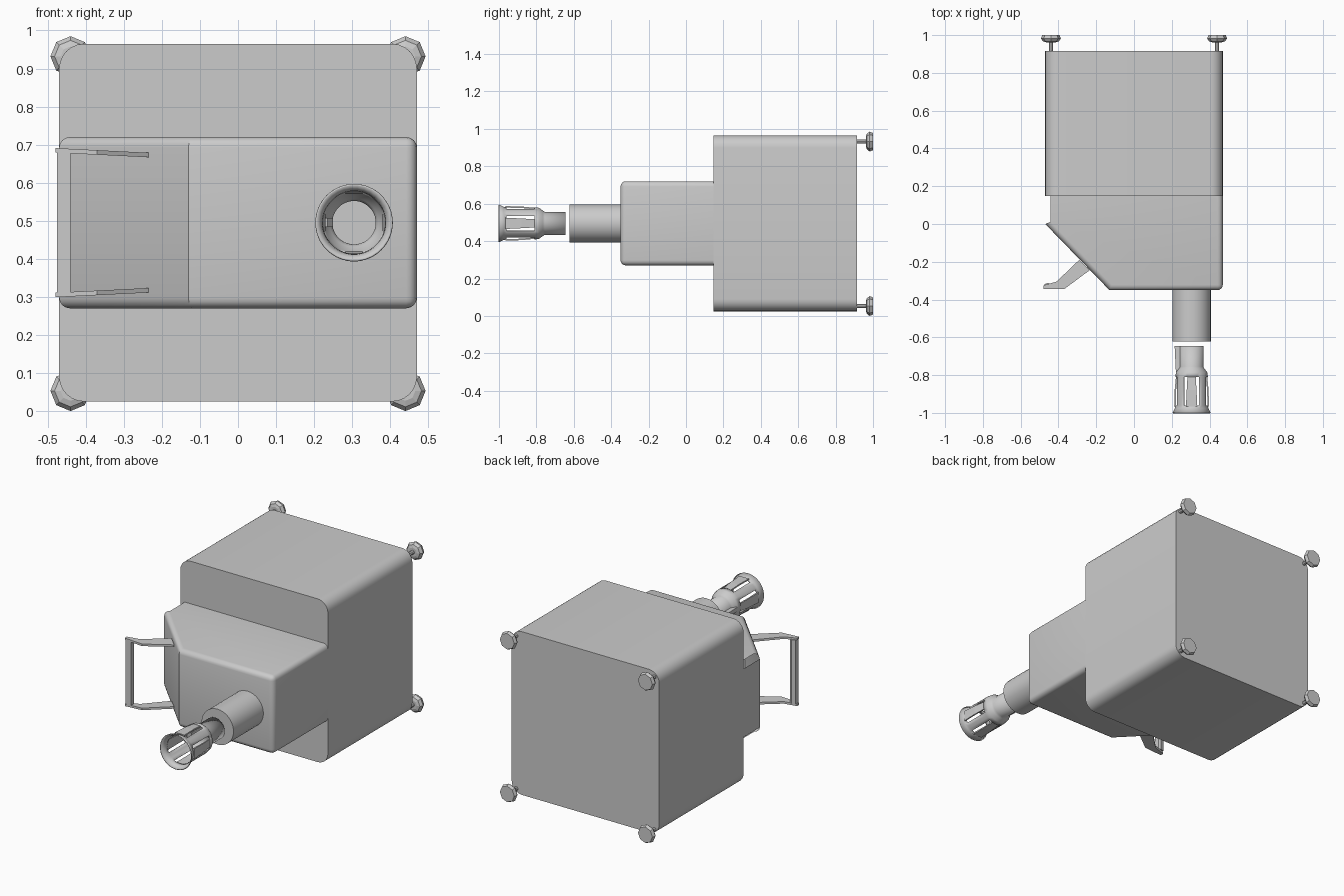
import bpy, bmesh, math
from mathutils import Vector, Matrix

if "Cube" in bpy.data.objects:
    bpy.data.objects.remove(bpy.data.objects["Cube"])


def finish(bm, name, smooth=True):
    me = bpy.data.meshes.new(name)
    bm.normal_update()
    bm.to_mesh(me)
    bm.free()
    ob = bpy.data.objects.new(name, me)
    bpy.context.collection.objects.link(ob)
    if smooth:
        bpy.ops.object.select_all(action='DESELECT')
        ob.select_set(True)
        bpy.context.view_layer.objects.active = ob
        bpy.ops.object.shade_smooth_by_angle(angle=math.radians(35))
    return ob


def prism(bm, pts, z0, z1):
    """Extrude an xy outline from z0 to z1."""
    lo = [bm.verts.new((x, y, z0)) for x, y in pts]
    face = bm.faces.new(lo)
    ext = bmesh.ops.extrude_face_region(bm, geom=[face])
    for v in ext['geom']:
        if isinstance(v, bmesh.types.BMVert):
            v.co.z = z1
    bmesh.ops.recalc_face_normals(bm, faces=bm.faces)


def lathe(bm, profile, cx, cz, sides, caps=True, phase=0.0):
    """Revolve (radius, y) points around an axis along y."""
    rings = [[bm.verts.new((cx + r * math.cos(phase + 2 * math.pi * i / sides), y,
                            cz + r * math.sin(phase + 2 * math.pi * i / sides)))
              for i in range(sides)] for r, y in profile]
    for a, b in zip(rings, rings[1:]):
        for i in range(sides):
            j = (i + 1) % sides
            bm.faces.new((a[i], a[j], b[j], b[i]))
    if caps:
        bm.faces.new(rings[0])
        bm.faces.new(rings[-1])
    bmesh.ops.recalc_face_normals(bm, faces=bm.faces)


# main box, rounded only along its front-to-back edges
bm = bmesh.new()
prism(bm, [(-.47, .147), (.47, .147), (.47, .915), (-.47, .915)], .025, .965)
edges = [e for e in bm.edges if abs(e.verts[0].co.y - e.verts[1].co.y) > .5]
bmesh.ops.bevel(bm, geom=edges, offset=.065, segments=6, profile=.5, affect='EDGES')
finish(bm, "main_box")

# front housing with one slanted corner and rounded rims
bm = bmesh.new()
prism(bm, [(-.47, .147), (-.47, 0), (-.13, -.35), (.47, -.35), (.47, .147)], .27, .72)
edges = []
for e in bm.edges:
    a, b = (v.co for v in e.verts)
    flat = abs(a.z - b.z) < .01
    back = a.y > .14 and b.y > .14
    right_corner = min(a.x, b.x) > .46 and max(a.y, b.y) < -.3
    if (flat and not back) or (not flat and right_corner):
        edges.append(e)
bmesh.ops.bevel(bm, geom=edges, offset=.028, segments=4, profile=.5, affect='EDGES')
bm.normal_update()
# open slits where the left rim meets the main box
slits = [f for f in bm.faces if f.calc_center_median().x < -.44
         and f.calc_center_median().y > .04 and abs(f.normal.y) < .1
         and .05 < abs(f.normal.z) < .99]
back = [f for f in bm.faces if f.normal.y > .99]
bmesh.ops.delete(bm, geom=slits + back, context='FACES')
finish(bm, "front_housing")

# large front pipe
CX, CZ = .305, .495
bm = bmesh.new()
lathe(bm, [(.102, -.34), (.102, -.622)], CX, CZ, 32)
finish(bm, "front_pipe")

# open nozzle: neck, shoulder, slotted sleeve and flared lip
bm = bmesh.new()
outer = [(.062, -.645), (.062, -.755), (.068, -.765), (.083, -.785),
         (.087, -.81), (.087, -.96), (.089, -.975), (.102, -1.0)]
lathe(bm, outer, CX, CZ, 32, caps=False, phase=math.pi / 32)
slots = []
for f in bm.faces:
    c = f.calc_center_median()
    a = math.atan2(c.z - CZ, c.x - CX) % (math.pi / 2)
    if -.96 < c.y < -.81 and min(a, math.pi / 2 - a) < .45:
        slots.append(f)
bmesh.ops.delete(bm, geom=slots, context='FACES')
nozzle = finish(bm, "nozzle")
mod = nozzle.modifiers.new("wall", 'SOLIDIFY')
mod.thickness = .005
mod.offset = -1

# spring tabs sitting in the nozzle slots
bm = bmesh.new()
for k in range(4):
    rot = Matrix.Rotation(k * math.pi / 2, 3, 'Y')
    rings = []
    for y, r, w in [(-.81, .083, .022), (-.88, .090, .026), (-.965, .092, .030)]:
        rings.append([bm.verts.new(Vector((CX, y, CZ)) + rot @ Vector((sx * w, 0, rr)))
                      for sx, rr in ((-1, r - .008), (1, r - .008), (1, r), (-1, r))])
    for a, b in zip(rings, rings[1:]):
        for i in range(4):
            j = (i + 1) % 4
            bm.faces.new((a[i], a[j], b[j], b[i]))
    bm.faces.new(rings[0])
    bm.faces.new(rings[-1])
bmesh.ops.recalc_face_normals(bm, faces=bm.faces)
finish(bm, "nozzle_tabs", False)

# thin fin along the left of the neck
bm = bmesh.new()
prism(bm, [(.215, -.645), (.25, -.645), (.25, -.78), (.235, -.80), (.222, -.79)],
      CZ - .012, CZ + .012)
finish(bm, "neck_fin", False)

# carrying handle: two bent arms spread slightly outwards
arm = [(-.29, -.19), (-.235, -.245), (-.37, -.345), (-.48, -.345),
       (-.48, -.325), (-.41, -.305)]
for side, name in ((1, "handle_arm_upper"), (-1, "handle_arm_lower")):
    bm = bmesh.new()
    prism(bm, arm, -.006, .006)
    for v in bm.verts:
        v.co.z += CZ + side * (.178 + .012 * (-.24 - v.co.x) / .24)
    finish(bm, name, False)

# upright handle grip
bm = bmesh.new()
prism(bm, [(-.475, -.345), (-.44, -.345), (-.44, -.318), (-.455, -.312), (-.475, -.318)],
      .312, .68)
finish(bm, "handle_grip", False)

# corner bolts on the back: slim shaft and faceted head
for sx in (-1, 1):
    for z in (.053, .932):
        bm = bmesh.new()
        lathe(bm, [(.011, .90), (.011, .97)], sx * .44, z, 8)
        finish(bm, "bolt_shaft")
        bm = bmesh.new()
        lathe(bm, [(.026, .962), (.042, .967), (.053, .982), (.046, 1.0)],
              sx * .44, z, 8, phase=0)
        finish(bm, "bolt_head", False)
